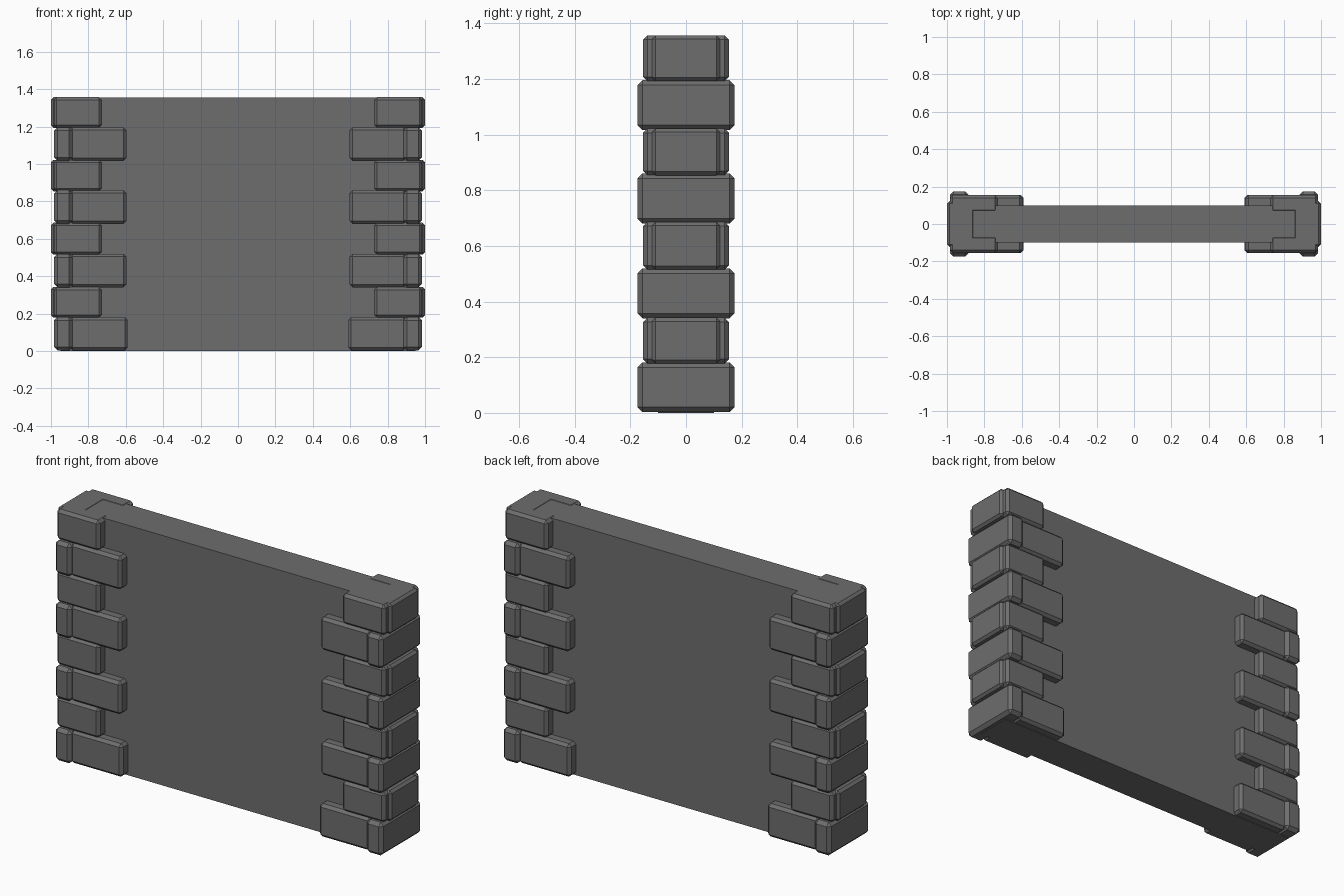
import bpy, bmesh

if "Cube" in bpy.data.objects:
    bpy.data.objects.remove(bpy.data.objects["Cube"])

stone = bpy.data.materials.new("dark grey stone")
stone.diffuse_color = (0.155, 0.155, 0.155, 1)
stone.use_nodes = True
stone.node_tree.nodes["Principled BSDF"].inputs["Base Color"].default_value = stone.diffuse_color


def block(name, x, y, z, chamfer=0.0):
    """Box from (min, max) ranges, with optional flat chamfered edges."""
    bm = bmesh.new()
    bmesh.ops.create_cube(bm, size=1)
    for v in bm.verts:
        v.co = [r[0] if c < 0 else r[1] for c, r in zip(v.co, (x, y, z))]
    if chamfer:
        bmesh.ops.bevel(bm, geom=bm.edges[:], offset=chamfer, offset_type='OFFSET',
                        segments=1, affect='EDGES', profile=0.5)
    bmesh.ops.recalc_face_normals(bm, faces=bm.faces[:])
    me = bpy.data.meshes.new(name)
    bm.to_mesh(me)
    bm.free()
    me.materials.append(stone)
    ob = bpy.data.objects.new(name, me)
    bpy.context.collection.objects.link(ob)
    return ob


def span(a, b, side):
    """Range mirrored to the given side."""
    return tuple(sorted((a * side, b * side)))


# plain wall slab
block("wall_slab", (-0.95, 0.95), (-0.10, 0.10), (0, 1.355))

# corner stones: alternating courses at both ends
courses = [(0.003, 0.182), (0.178, 0.342), (0.340, 0.519), (0.515, 0.686),
           (0.680, 0.860), (0.854, 1.022), (1.017, 1.196), (1.193, 1.357)]
for i, z in enumerate(courses):
    wide_end = i % 2 == 0
    for sx, end in ((-1, "left"), (1, "right")):
        if wide_end:
            # end stone runs through the wall, long stones butt against it
            block(f"end_stone_{end}_{i}", span(0.885, 0.983, sx), (-0.175, 0.175), z, 0.018)
            long_x = span(0.59 if i == 0 else 0.597, 0.90, sx)
        else:
            # short face stones reach the corner, end stone sits between them
            block(f"end_stone_{end}_{i}", span(0.85, 1.0, sx), (-0.122, 0.122), z, 0.013)
            long_x = span(0.728, 0.985, sx)
        for sy, face in ((-1, "front"), (1, "back")):
            block(f"face_stone_{end}_{face}_{i}", long_x, span(0.06, 0.154, sy), z, 0.015)
